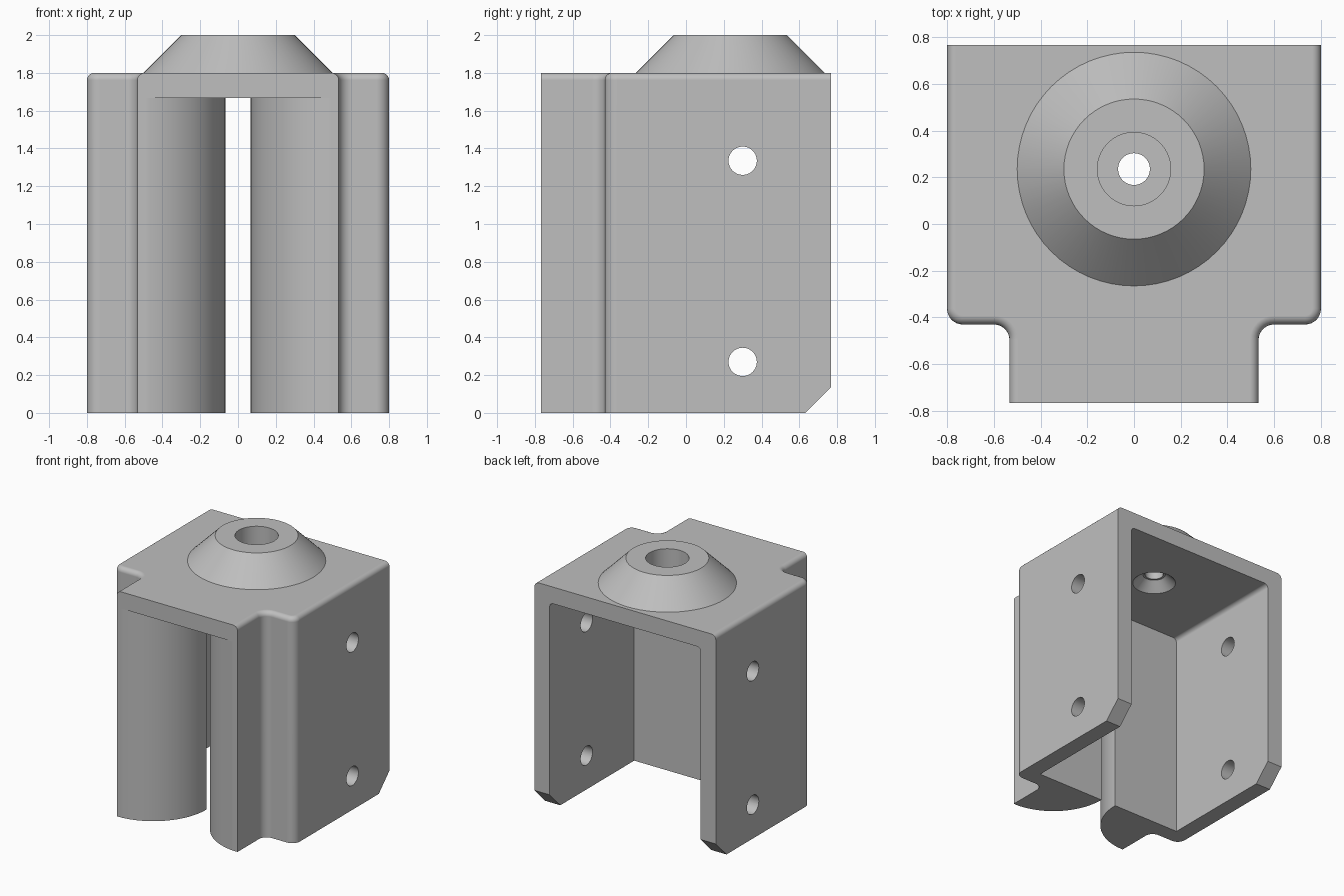
import bpy, bmesh, math
from mathutils import Vector

if "Cube" in bpy.data.objects:
    bpy.data.objects.remove(bpy.data.objects["Cube"])

grey = bpy.data.materials.new("light_grey")
grey.use_nodes = True
colour = (0.52, 0.52, 0.52, 1)
grey.diffuse_color = colour
grey.node_tree.nodes["Principled BSDF"].inputs["Base Color"].default_value = colour

HX, HY, TOP = 0.8, 0.767, 1.8          # half width, half depth, bracket height
NECK, STEP, WALL = 0.533, -0.43, 0.133  # neck half width, shoulder y, wall thickness
BOSS_Y = 0.235


def fillet(corners, segs=8):
    """Round 2D corners given as (x, y, radius)."""
    out = []
    n = len(corners)
    for i, (x, y, r) in enumerate(corners):
        p = Vector((x, y))
        if not r:
            out.append(p)
            continue
        a = (Vector(corners[i - 1][:2]) - p).normalized()
        b = (Vector(corners[(i + 1) % n][:2]) - p).normalized()
        # right-angled corners: centre lies at p + (a + b) * r
        c = p + (a + b) * r
        for k in range(segs + 1):
            t = math.pi / 2 * k / segs
            out.append(c - b * r * math.cos(t) - a * r * math.sin(t))
    return out


def finish(name, bm):
    bmesh.ops.recalc_face_normals(bm, faces=bm.faces)
    mesh = bpy.data.meshes.new(name)
    bm.to_mesh(mesh)
    bm.free()
    mesh.materials.append(grey)
    ob = bpy.data.objects.new(name, mesh)
    bpy.context.collection.objects.link(ob)
    return ob


def prism(pts, axis, lo, hi):
    """Extrude a 2D profile along an axis."""
    place = {"x": lambda p, h: (h, p[0], p[1]),
             "y": lambda p, h: (p[0], h, p[1]),
             "z": lambda p, h: (p[0], p[1], h)}[axis]
    bm = bmesh.new()
    face = bm.faces.new([bm.verts.new(place(p, lo)) for p in pts])
    ext = bmesh.ops.extrude_face_region(bm, geom=[face])
    shift = Vector(place((0, 0), hi - lo))
    bmesh.ops.translate(bm, vec=shift,
                        verts=[v for v in ext["geom"] if isinstance(v, bmesh.types.BMVert)])
    if not face.is_valid or len(bm.faces) == len(pts) + 1:
        bm.faces.new([v for v in bm.verts][:len(pts)])
    return bm


def lathe(name, profile, closed, y, segs=64):
    """Spin (radius, z) points about a vertical axis at the given y."""
    bm = bmesh.new()
    rings = [[bm.verts.new((r * math.cos(2 * math.pi * k / segs),
                            y + r * math.sin(2 * math.pi * k / segs), z))
              for k in range(segs)] for r, z in profile]
    for a, b in zip(rings, rings[1:]):
        for k in range(segs):
            j = (k + 1) % segs
            bm.faces.new((a[k], a[j], b[j], b[k]))
    if closed:
        bm.faces.new(rings[0])
        bm.faces.new(rings[-1])
    return finish(name, bm)


def circle(cx, cy, r, segs=40):
    return [(cx + r * math.cos(2 * math.pi * k / segs),
             cy + r * math.sin(2 * math.pi * k / segs)) for k in range(segs)]


def activate(ob):
    bpy.ops.object.select_all(action="DESELECT")
    ob.select_set(True)
    bpy.context.view_layer.objects.active = ob


def cut(target, cutter):
    mod = target.modifiers.new("cut", "BOOLEAN")
    mod.operation, mod.solver, mod.object = "DIFFERENCE", "EXACT", cutter
    activate(target)
    bpy.ops.object.modifier_apply(modifier=mod.name)
    bpy.data.objects.remove(cutter)


# Bracket body: T-shaped plan with rounded shoulders
R = 0.067
half = [(NECK, -HY, 0), (NECK, STEP, R), (HX, STEP, R), (HX, HY, 0)]
plan = half + [(-x, y, r) for x, y, r in reversed(half)]
bm = prism(fillet(plan), "z", 0, TOP)


def on_side_rim(e):
    a, b = (v.co for v in e.verts)
    flat_end = abs(a.y - b.y) < 1e-5 and abs(abs(a.y) - HY) < 1e-4
    return min(a.z, b.z) > TOP - 1e-4 and not flat_end


bmesh.ops.recalc_face_normals(bm, faces=bm.faces)
bmesh.ops.bevel(bm, geom=[e for e in bm.edges if on_side_rim(e)], offset=0.038,
                segments=5, profile=0.5, affect="EDGES", clamp_overlap=False)
body = finish("bracket_body", bm)

# Rear channel, open at the back and below
ix, iz = HX - WALL, TOP - WALL
channel = fillet([(-ix, -0.2, 0), (ix, -0.2, 0), (ix, iz, 0.033), (-ix, iz, 0.033)])
cut(body, finish("channel_cutter", prism(channel, "y", -0.3, 1)))

# Front mouth between two convex quarter-round posts, narrowing to a slot
SLOT = 0.067
rx = NECK - SLOT
side = [(-NECK, -0.9)]
for k in range(25):
    t = math.pi / 2 * k / 24
    side.append((-NECK + rx * math.sin(t), -0.3 - (HY + 0.002 - 0.3) * math.cos(t)))
side.append((-SLOT, -0.2))
mouth = side + [(-x, y) for x, y in reversed(side)]
cut(body, finish("mouth_cutter", prism(mouth, "z", -0.2, iz)))

# Chamfered lower rear corners
cut(body, finish("chamfer_cutter",
                 prism([(HY - 0.335, -0.2), (HY + 0.2, -0.2), (HY + 0.2, 0.335)], "x", -1, 1)))

# Cross holes through both side walls
for z in (0.27, 1.335):
    cut(body, finish("hole_cutter", prism(circle(0.3, z, 0.075), "x", -1, 1)))

# Centre bore with a countersink under the top plate
bore = [(0.24, 1.59), (0.085, 1.74), (0.068, 1.74), (0.068, 1.9)]
cut(body, lathe("bore_cutter", bore, True, BOSS_Y))

# Conical boss with a wide counterbore
boss = lathe("conical_boss", [(0.157, TOP), (0.157, 2), (0.3, 2), (0.5, TOP)], False, BOSS_Y)

for ob in (body, boss):
    activate(ob)
    bpy.ops.object.shade_smooth_by_angle(angle=math.radians(30))
    mod = ob.modifiers.new("even_normals", "WEIGHTED_NORMAL")
    mod.keep_sharp = True
